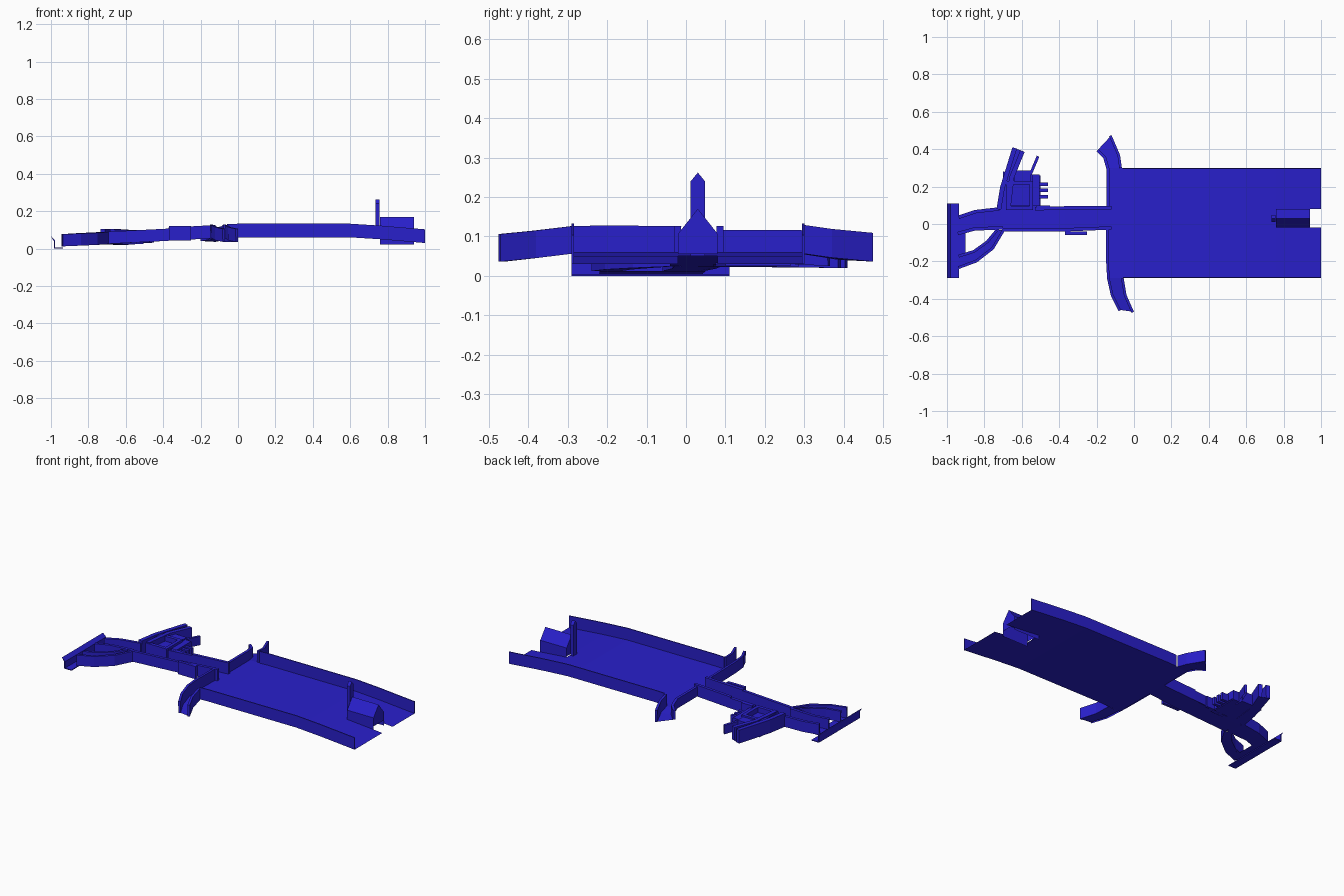
import bpy, bmesh
from mathutils import Vector

if "Cube" in bpy.data.objects:
    bpy.data.objects.remove(bpy.data.objects["Cube"])

mat = bpy.data.materials.new("blue")
mat.diffuse_color = (0.022, 0.014, 0.6, 1)
mat.use_nodes = True
mat.node_tree.nodes["Principled BSDF"].inputs["Base Color"].default_value = mat.diffuse_color


def make(name, faces):
    """Object from a list of polygons given as point tuples."""
    bm = bmesh.new()
    for f in faces:
        bm.faces.new([bm.verts.new(p) for p in f])
    bmesh.ops.remove_doubles(bm, verts=bm.verts, dist=0.0005)
    bmesh.ops.recalc_face_normals(bm, faces=bm.faces)
    me = bpy.data.meshes.new(name)
    bm.to_mesh(me)
    bm.free()
    me.materials.append(mat)
    ob = bpy.data.objects.new(name, me)
    bpy.context.collection.objects.link(ob)
    return ob


def floor(name, a, b):
    """Strip of floor between two edge lines."""
    return make(name, [(a[i], a[i + 1], b[i + 1], b[i]) for i in range(len(a) - 1)])


def wall(name, path, h=0.065, lip=0.015):
    """Upright bank with a narrow top ledge; lip sign picks the side."""
    pts = [Vector(p) for p in path]
    out = []
    for i, p in enumerate(pts):
        d = pts[min(i + 1, len(pts) - 1)] - pts[max(i - 1, 0)]
        n = Vector((-d.y, d.x, 0)).normalized() * lip
        up = Vector((0, 0, h))
        out.append((p, p + up, p + up + n, p + n * 0.9))
    faces = []
    for r, s in zip(out, out[1:]):
        faces += [(r[k], s[k], s[k + 1], r[k + 1]) for k in range(3)]
    return make(name, faces + [out[0], out[-1]])


def channel(name, a, b, h=0.065, lip=0.015):
    """Floor plus a bank on each edge; banks grow inward."""
    floor(name + "_floor", a, b)
    wall(name + "_bank_left", a, h, -lip)
    wall(name + "_bank_right", b, h, lip)


def box(name, x0, x1, y0, y1, z0, z1):
    bpy.ops.mesh.primitive_cube_add(size=1, location=((x0 + x1) / 2, (y0 + y1) / 2, (z0 + z1) / 2))
    ob = bpy.context.object
    ob.name = name
    ob.scale = (x1 - x0, y1 - y0, z1 - z0)
    ob.data.materials.append(mat)
    return ob


# Wide deck, sloping down at its far end, with a notch under the hut
def deck_line(y, stations):
    return [(x, y, z) for x, z in stations]


main = [(-0.14, 0.055), (0.0, 0.06), (0.6, 0.06), (0.76, 0.05)]
end = [(0.76, 0.05), (1.0, 0.03)]
floor("deck_floor", deck_line(0.3, main), deck_line(-0.29, main))
floor("deck_end_back", deck_line(0.3, end), deck_line(0.08, end))
floor("deck_end_front", deck_line(-0.02, end), deck_line(-0.29, end))
side = [(-0.06, 0.058), (0.0, 0.06), (0.6, 0.06), (0.76, 0.05), (1.0, 0.03)]
wall("deck_bank_back", deck_line(0.3, side), 0.073, -0.006)
wall("deck_bank_front", deck_line(-0.29, side), 0.073, 0.006)

# Curved side branches at the deck's narrow end
back_in = [(-0.13, 0.08, 0.056), (-0.13, 0.29, 0.056), (-0.15, 0.36, 0.046), (-0.19, 0.4, 0.04)]
back_out = [(-0.065, 0.3, 0.056), (-0.075, 0.37, 0.046), (-0.12, 0.475, 0.036)]
wall("back_branch_bank_inner", back_in, 0.06, 0.016)
wall("back_branch_bank_outer", back_out, 0.073, 0.014)
floor("back_branch_floor", back_in[1:], back_out)
front_in = [(-0.135, -0.03, 0.056), (-0.135, -0.2, 0.058), (-0.13, -0.29, 0.056),
            (-0.11, -0.38, 0.045), (-0.07, -0.46, 0.036)]
front_out = [(-0.055, -0.29, 0.056), (-0.04, -0.38, 0.045), (0.0, -0.47, 0.036)]
wall("front_branch_bank_inner", front_in, 0.07, -0.014)
wall("front_branch_bank_outer", front_out, 0.07, -0.014)
floor("front_branch_floor", front_in[2:], front_out)

# Long narrow channel in two height steps
channel("upper_channel", [(-0.37, 0.095, 0.042), (-0.12, 0.095, 0.056)],
        [(-0.37, -0.04, 0.042), (-0.12, -0.03, 0.056)], 0.07, 0.018)
floor("lower_channel_floor", [(-0.74, 0.08, 0.022), (-0.37, 0.095, 0.042)],
      [(-0.7, -0.04, 0.025), (-0.37, -0.04, 0.042)])
wall("lower_channel_bank_front", [(-0.7, -0.04, 0.025), (-0.37, -0.04, 0.042)], 0.065, 0.018)
wall("lower_channel_bank_back", [(-0.53, 0.09, 0.034), (-0.37, 0.095, 0.042)], 0.063, -0.018)
box("front_step", -0.37, -0.25, -0.058, -0.04, 0.042, 0.12)
box("back_step", -0.52, -0.45, 0.085, 0.1, 0.032, 0.1)

# Fork: straight arm and curved arm
channel("straight_arm", [(-0.94, 0.045, 0.012), (-0.85, 0.075, 0.018), (-0.72, 0.09, 0.024)],
        [(-0.94, -0.06, 0.012), (-0.85, -0.035, 0.018), (-0.7, -0.03, 0.024)], 0.065, 0.018)
channel("curved_arm",
        [(-0.94, -0.165, 0.012), (-0.86, -0.14, 0.016), (-0.79, -0.09, 0.02), (-0.74, -0.03, 0.024)],
        [(-0.935, -0.24, 0.012), (-0.84, -0.205, 0.016), (-0.75, -0.135, 0.02), (-0.69, -0.035, 0.024)],
        0.065, 0.015)

# Low cross bar at the tip, with a raised outer lip
prof = [(-1.0, 0.065), (-0.978, 0.045), (-0.978, 0.005), (-0.935, 0.005), (-0.935, 0.0), (-0.985, 0.0), (-0.985, 0.04)]
ya, yb = -0.29, 0.11
make("tip_bar", [((p[0], ya, p[1]), (q[0], ya, q[1]), (q[0], yb, q[1]), (p[0], yb, p[1]))
                 for p, q in zip(prof, prof[1:] + prof[:1])]
     + [[(x, y, z) for x, z in prof] for y in (ya, yb)])
floor("tip_apron", [(-0.98, 0.04, 0.004), (-0.9, 0.05, 0.012)], [(-0.98, -0.22, 0.004), (-0.9, -0.22, 0.012)])

# Angled back channel beside the fork
channel("angled_channel",
        [(-0.735, 0.08, 0.022), (-0.715, 0.2, 0.022), (-0.65, 0.41, 0.02)],
        [(-0.66, 0.08, 0.024), (-0.64, 0.25, 0.022), (-0.585, 0.385, 0.02)], 0.082, 0.025)

# Square basin with raised rim
floor("yard_floor", [(-0.7, 0.28, 0.022), (-0.5, 0.26, 0.03)], [(-0.7, 0.07, 0.022), (-0.5, 0.07, 0.03)])
box("basin_floor", -0.67, -0.56, 0.1, 0.21, 0.03, 0.07)
for n, b in {"left": (-0.685, -0.67, 0.075, 0.23), "right": (-0.56, -0.54, 0.075, 0.23),
             "front": (-0.67, -0.56, 0.075, 0.095), "back": (-0.67, -0.56, 0.21, 0.23)}.items():
    box("basin_rim_" + n, *b, 0.025, 0.1)
box("back_block", -0.64, -0.55, 0.23, 0.285, 0.022, 0.09)
box("side_block", -0.545, -0.505, 0.1, 0.265, 0.025, 0.085)

# Slats and thin angled rail off the yard
for i, y in enumerate((0.145, 0.18, 0.212)):
    box(f"slat_{i}", -0.51, -0.46, y - 0.009, y + 0.009, 0.03, 0.075)
wall("thin_rail", [(-0.56, 0.27, 0.03), (-0.52, 0.365, 0.025)], 0.055, -0.015)

# Gabled hut over the notch, open underneath
x0, x1, yl, ym, yr = 0.76, 0.94, -0.02, 0.03, 0.08
zb, ze, zr = 0.022, 0.107, 0.17
faces = [((x0, yl, zb), (x1, yl, zb), (x1, yl, ze), (x0, yl, ze)),
         ((x0, yr, zb), (x1, yr, zb), (x1, yr, ze), (x0, yr, ze)),
         ((x0, yl, ze), (x1, yl, ze), (x1, ym, zr), (x0, ym, zr)),
         ((x0, yr, ze), (x1, yr, ze), (x1, ym, zr), (x0, ym, zr))]
for x in (x0, x1):
    faces.append([(x, yl, 0.055), (x, yr, 0.055), (x, yr, ze), (x, ym, zr), (x, yl, ze)])
make("hut", faces)

# Thin pointed tower in front of the hut
shape = [(0.012, 0.05), (0.048, 0.05), (0.048, 0.24), (0.03, 0.262), (0.012, 0.24)]
a, b = [[(x, y, z) for y, z in shape] for x in (0.736, 0.757)]
make("tower", [a, b] + [(a[i], a[i - 1], b[i - 1], b[i]) for i in range(len(a))])
